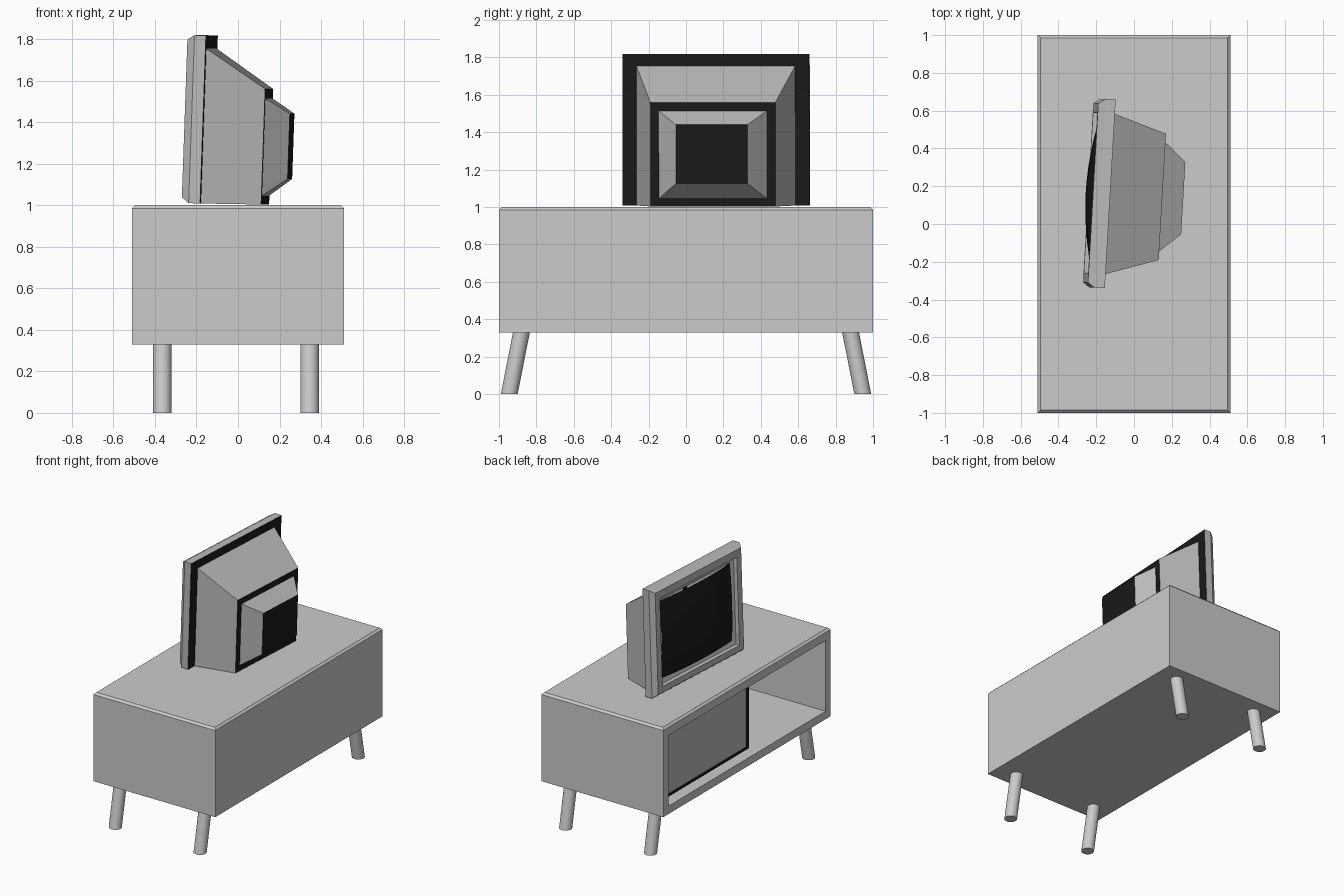
import bpy, bmesh, math
from mathutils import Matrix, Vector

if "Cube" in bpy.data.objects:
    bpy.data.objects.remove(bpy.data.objects["Cube"])

black = bpy.data.materials.new("black_plastic")
black.diffuse_color = (0.01, 0.01, 0.01, 1)
black.use_nodes = True
black.node_tree.nodes["Principled BSDF"].inputs["Base Color"].default_value = black.diffuse_color
grey = bpy.data.materials.new("grey_plastic")
grey.diffuse_color = (0.5, 0.5, 0.5, 1)
grey.use_nodes = True
grey.node_tree.nodes["Principled BSDF"].inputs["Base Color"].default_value = grey.diffuse_color


def finish(name, bm, mats=(), matrix=None):
    bmesh.ops.recalc_face_normals(bm, faces=bm.faces)
    me = bpy.data.meshes.new(name)
    bm.to_mesh(me)
    bm.free()
    for m in mats:
        me.materials.append(m)
    ob = bpy.data.objects.new(name, me)
    bpy.context.collection.objects.link(ob)
    if matrix:
        ob.matrix_world = matrix
    return ob


def box_bm(lo, hi):
    bm = bmesh.new()
    bmesh.ops.create_cube(bm, size=1)
    lo, hi = Vector(lo), Vector(hi)
    for v in bm.verts:
        v.co = Vector([lo[i] + (v.co[i] + 0.5) * (hi[i] - lo[i]) for i in range(3)])
    return bm


def inset_front(bm, margin, depth):
    """Inset the -x face and push it inward; returns the rim faces."""
    face = min(bm.faces, key=lambda f: f.calc_center_median().x)
    rim = bmesh.ops.inset_individual(bm, faces=[face], thickness=margin)["faces"]
    ext = bmesh.ops.extrude_discrete_faces(bm, faces=[face])["faces"]
    bmesh.ops.translate(bm, vec=(depth, 0, 0), verts=ext[0].verts)
    return rim, ext[0]


def loft(name, rings, dark, matrix, cap=True):
    """Rectangular rings (x, half width, z low, z high) along x; dark = black segments."""
    bm = bmesh.new()
    loops = [[bm.verts.new((x, sy * h, z)) for sy, z in ((-1, a), (1, a), (1, b), (-1, b))]
             for x, h, a, b in rings]
    for i in range(len(loops) - 1):
        for k in range(4):
            n = (k + 1) % 4
            f = bm.faces.new((loops[i][k], loops[i][n], loops[i + 1][n], loops[i + 1][k]))
            f.material_index = int(i in dark)
    if cap:
        bm.faces.new(loops[-1]).material_index = 1
    return finish(name, bm, (grey, black), matrix)


# cabinet: chamfered top, open on the -x side
bm = box_bm((-0.51, -1, 0.33), (0.51, 1, 1.0))
top = [e for e in bm.edges if all(v.co.z > 0.9 for v in e.verts)]
bmesh.ops.bevel(bm, geom=top, offset=0.015, segments=1, affect='EDGES')
inset_front(bm, 0.085, 0.93)
finish("cabinet", bm)

# closed compartment with recessed door
bm = box_bm((-0.455, -0.10, 0.416), (0.42, 0.914, 0.899))
rim, panel = inset_front(bm, 0.02, 0.012)
for f in bm.faces:
    f.material_index = 0
for f in list(rim) + [g for e in panel.edges for g in e.link_faces if g is not panel]:
    f.material_index = 1
finish("door_compartment", bm, (grey, black))

# splayed legs, cut flat at floor and cabinet
for sx, lx in (("left", -0.365), ("right", 0.345)):
    for sy, d in (("front", -1), ("back", 1)):
        bm = bmesh.new()
        bmesh.ops.create_cone(bm, cap_ends=True, segments=24, radius1=0.045,
                              radius2=0.045, depth=0.33)
        for v in bm.verts:
            t = v.co.z / 0.33 + 0.5
            v.co += Vector((lx, d * (0.945 - 0.065 * t), 0.165))
        for f in bm.faces:
            f.smooth = len(f.verts) == 4
        finish(f"{sy}_{sx}_leg", bm)

# television placement: turned and leaned back slightly
tv = (Matrix.Translation((-0.14, 0.16, 1.41))
      @ Matrix.Rotation(math.radians(-3.3), 4, 'Z')
      @ Matrix.Rotation(math.radians(2.0), 4, 'Y'))

# bezel: screen recess, front border, chamfered outside, dark back ring
loft("bezel", [(-0.055, 0.39, -0.29, 0.29), (-0.065, 0.42, -0.325, 0.325),
               (-0.09, 0.425, -0.33, 0.33), (-0.09, 0.475, -0.375, 0.385),
               (-0.055, 0.5, -0.402, 0.407), (0, 0.5, -0.402, 0.407),
               (0, 0.425, -0.402, 0.345)], {5}, tv, cap=False)

# stepped tube housing
loft("rear_housing", [(0, 0.425, -0.402, 0.345), (0.285, 0.335, -0.397, 0.16),
                      (0.285, 0.29, -0.355, 0.115), (0.40, 0.192, -0.27, 0.045)], {1}, tv)

# bulging screen
bm = bmesh.new()
bmesh.ops.create_grid(bm, x_segments=12, y_segments=12, size=1)
for v in bm.verts:
    a, b = v.co.x, v.co.y
    v.co = (-0.055 - 0.05 * (1 - a * a) * (1 - 0.5 * b * b) - 0.01 * (1 - b * b),
            0.39 * a, 0.29 * b)
for f in bm.faces:
    f.smooth = True
finish("screen", bm, (black,), tv)
